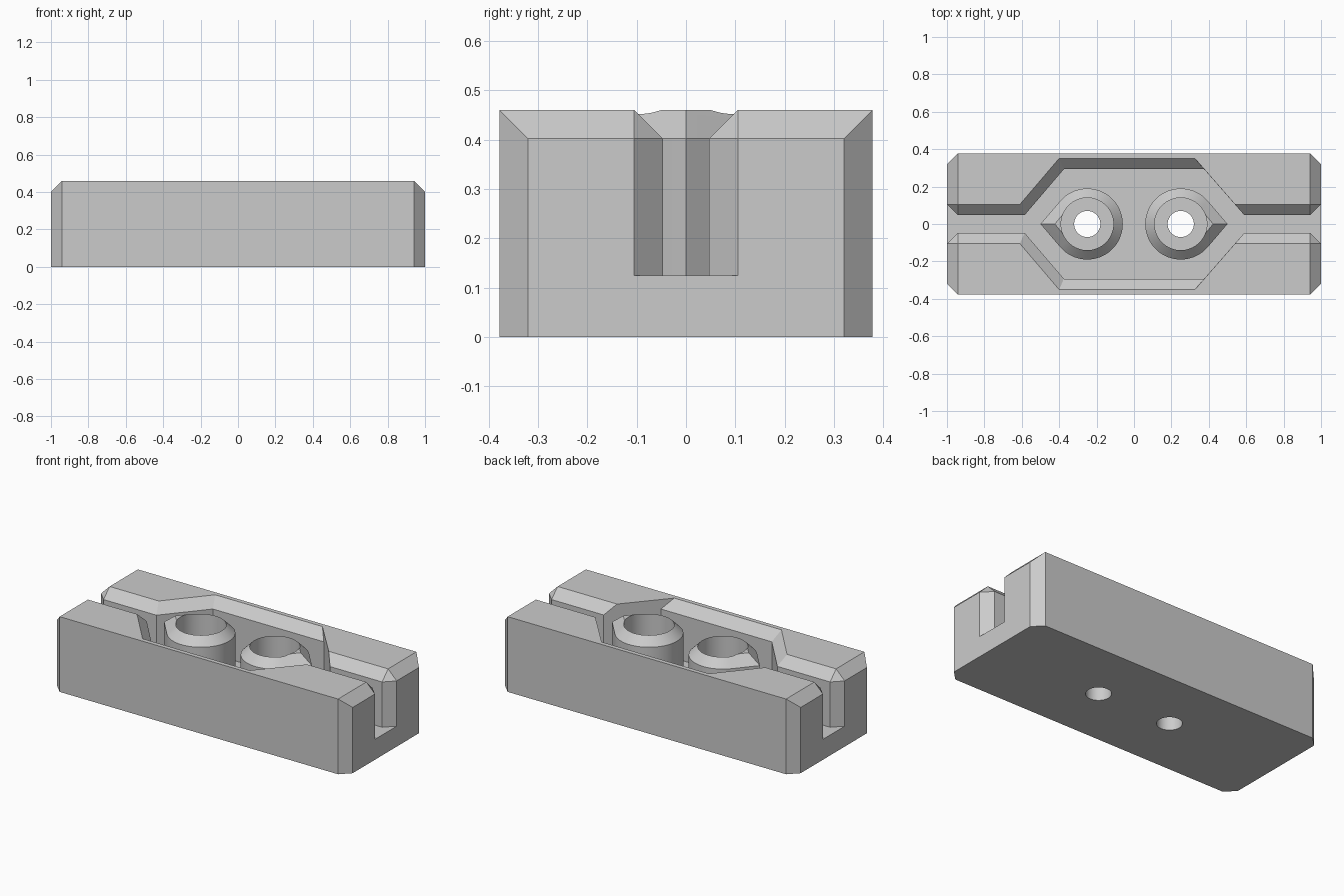
import bpy, bmesh, math

if "Cube" in bpy.data.objects:
    bpy.data.objects.remove(bpy.data.objects["Cube"])

C = 0.058                                # chamfer size
TOP, FLOOR = 0.46, 0.125
SHOULDER = TOP - C
HALF_X, HALF_Y = 1.0, 0.378
BOSS_X, BOSS_R, BORE_R, HOLE_R = 0.25, 0.19, 0.14, 0.07

grey = bpy.data.materials.new("plain grey")
grey.use_nodes = True
colour = (0.6, 0.6, 0.6, 1)
grey.diffuse_color = colour
grey.node_tree.nodes["Principled BSDF"].inputs["Base Color"].default_value = colour


def finish(name, bm):
    bmesh.ops.recalc_face_normals(bm, faces=bm.faces)
    mesh = bpy.data.meshes.new(name)
    bm.to_mesh(mesh)
    bm.free()
    ob = bpy.data.objects.new(name, mesh)
    bpy.context.collection.objects.link(ob)
    mesh.materials.append(grey)
    return ob


def loft(name, rings):
    """Solid skinned through rings of equal point count."""
    bm = bmesh.new()
    loops = [[bm.verts.new(p) for p in ring] for ring in rings]
    n = len(loops[0])
    for a, b in zip(loops, loops[1:]):
        for i in range(n):
            j = (i + 1) % n
            bm.faces.new((a[i], a[j], b[j], b[i]))
    bm.faces.new(loops[0][::-1])
    bm.faces.new(loops[-1])
    return finish(name, bm)


def cut(target, cutter):
    mod = target.modifiers.new("cut", "BOOLEAN")
    mod.operation = "DIFFERENCE"
    mod.solver = "EXACT"
    mod.object = cutter
    bpy.context.view_layer.objects.active = target
    bpy.ops.object.modifier_apply(modifier=mod.name)
    bpy.data.objects.remove(cutter)


def cylinder_cutter(x, radius, low, high):
    ring = [(x + radius * math.cos(t), radius * math.sin(t))
            for t in (math.tau * i / 64 for i in range(64))]
    return loft("cutter", [[(*p, z) for p in ring] for z in (low, high)])


# Block: chamfered upright corners and top ends
bm = bmesh.new()
for sx in (-1, 1):
    for sy in (-1, 1):
        bm.verts.new((sx * HALF_X, sy * (HALF_Y - C), 0))
        bm.verts.new((sx * (HALF_X - C), sy * HALF_Y, 0))
        bm.verts.new((sx * HALF_X, sy * (HALF_Y - C), SHOULDER))
        bm.verts.new((sx * (HALF_X - C), sy * HALF_Y, TOP))
bmesh.ops.convex_hull(bm, input=bm.verts)
bmesh.ops.dissolve_limit(bm, angle_limit=0.01, verts=bm.verts, edges=bm.edges)
block = finish("block", bm)

# Channel and pocket: half plan as (x, y, chamfer shift in x)
W = 0.047
half = [(-1.02, W + C + 0.02, 0), (C - 1, W, 0), (-0.585, W, -0.025),
        (-0.375, 0.293, -0.025), (0.375, 0.293, -0.05), (0.59, W, -0.05),
        (1 - C, W, 0), (1.02, W + C + 0.02, 0)]


def plan(step, z):
    side = [(x + s * step, y + C * step, z) for x, y, s in half]
    return side + [(x, -y, z) for x, y, z in reversed(side)]


cut(block, loft("cutter", [plan(0, FLOOR), plan(0, SHOULDER), plan(2, TOP + C)]))

# Screw holes and teardrop bosses, pointing outwards
point = BOSS_R / BOSS_X
tangent = math.acos(point)


def teardrop(side, radius, z):
    steps = 48
    span = math.tau - 2 * tangent
    pts = [(radius / point, 0)]
    pts += [(radius * math.cos(t), radius * math.sin(t))
            for t in (tangent + span * i / steps for i in range(steps + 1))]
    return [(side * (BOSS_X + x), y, z) for x, y in pts]


for side, name in ((1, "left_boss"), (-1, "right_boss")):
    cut(block, cylinder_cutter(side * BOSS_X, HOLE_R, -0.1, 0.3))
    boss = loft(name, [teardrop(side, BOSS_R, FLOOR), teardrop(side, BOSS_R, SHOULDER),
                       teardrop(side, BOSS_R - C, TOP)])
    cut(boss, cylinder_cutter(side * BOSS_X, BORE_R, 0, 0.6))

# Crisp edges, smooth round walls
bpy.ops.object.select_all(action="DESELECT")
for ob in bpy.context.collection.objects:
    if ob.name == "block" or ob.name.endswith("boss"):
        ob.select_set(True)
        bpy.context.view_layer.objects.active = ob
bpy.ops.object.shade_smooth_by_angle(angle=math.radians(25))
